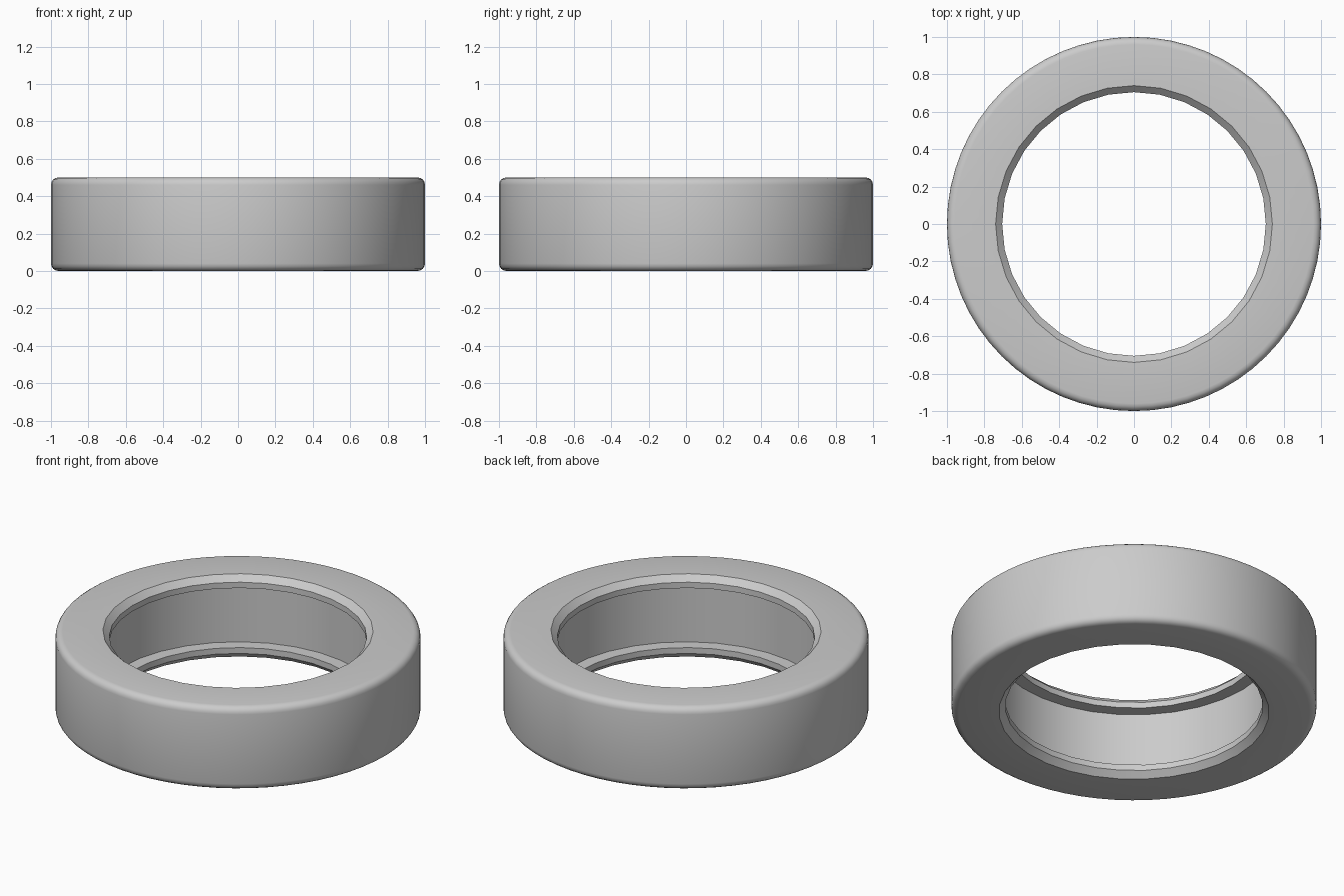
import bpy, bmesh, math

if "Cube" in bpy.data.objects:
    bpy.data.objects.remove(bpy.data.objects["Cube"])

STEPS = 64            # divisions of the outer wall; the bore uses half as many
R, H = 1.0, 0.5       # outer radius and height
FILLET = 0.04

# Lower half of the cross-section, as (radius, height, is_bore), from groove to outer wall
lower = [(0.78, 0.07, True),      # groove wall meets step
         (0.705, 0.07, True),     # retaining lip
         (0.705, 0.035, True),
         (0.74, 0.0, True)]       # bore chamfer
for i in range(5):                # rounded outer edge
    a = math.radians(90 * i / 4)
    lower.append((R - FILLET + FILLET * math.sin(a), FILLET - FILLET * math.cos(a), False))

# Mirror to the upper half to close the section
profile = lower + [(r, H - z, bore) for r, z, bore in reversed(lower)]

# Sweep the section around z
bm = bmesh.new()
rings = []
for s in range(STEPS):
    a = 2 * math.pi * s / STEPS
    chord = math.cos(2 * math.pi / STEPS) if s % 2 else 1.0   # keeps bore facets flat
    rings.append([bm.verts.new((r * k * math.cos(a), r * k * math.sin(a), z))
                  for r, z, bore in profile for k in [chord if bore else 1.0]])
n = len(profile)
for s in range(STEPS):
    p, q = rings[s], rings[(s + 1) % STEPS]
    for i in range(n):
        j = (i + 1) % n
        bm.faces.new((p[i], p[j], q[j], q[i]))
bmesh.ops.recalc_face_normals(bm, faces=bm.faces)

mesh = bpy.data.meshes.new("ring_body")
bm.to_mesh(mesh)
bm.free()
ring = bpy.data.objects.new("ring_body", mesh)
bpy.context.collection.objects.link(ring)

# Plain grey finish
grey = bpy.data.materials.new("light_grey")
grey.diffuse_color = (0.6, 0.6, 0.6, 1)
grey.use_nodes = True
grey.node_tree.nodes["Principled BSDF"].inputs["Base Color"].default_value = grey.diffuse_color
mesh.materials.append(grey)

bpy.context.view_layer.objects.active = ring
ring.select_set(True)
bpy.ops.object.shade_smooth_by_angle(angle=math.radians(30))
